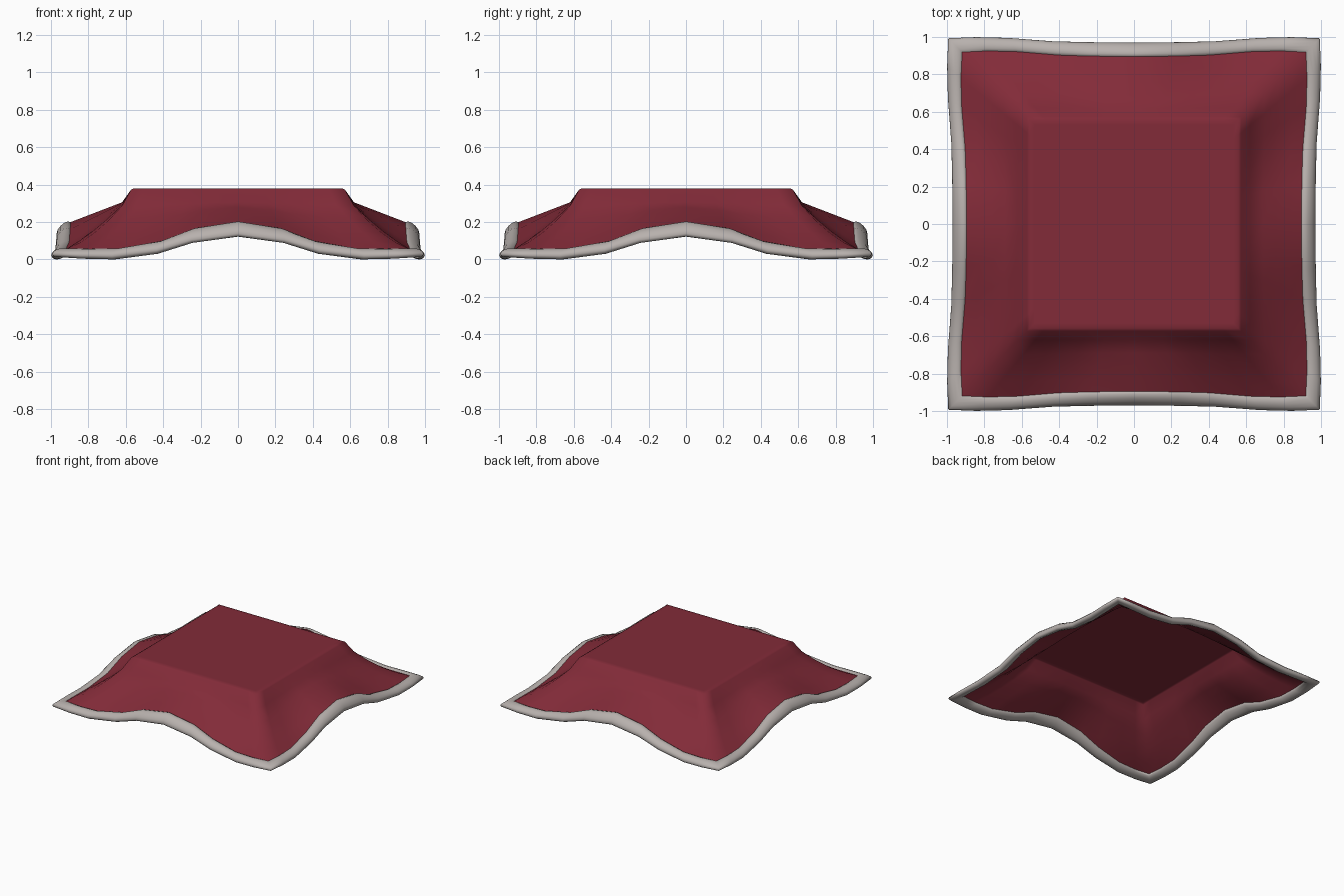
import bpy, math

if "Cube" in bpy.data.objects:
    bpy.data.objects.remove(bpy.data.objects["Cube"])

def material(name, rgb):
    m = bpy.data.materials.new(name)
    m.diffuse_color = (*rgb, 1)
    m.use_nodes = True
    m.node_tree.nodes["Principled BSDF"].inputs["Base Color"].default_value = m.diffuse_color
    return m

red = material("deep red cloth", (0.225, 0.024, 0.040))
grey = material("warm grey trim", (0.48, 0.44, 0.42))

# stations along half of one side, from its middle to the corner
F = [0, .25, .44, .68, .85, 1]
HEM_D = [.93, .932, .937, .955, .959, .953]      # hem distance from centre
HEM_Z = [.162, .127, .064, .029, .030, .036]     # hem height
HEM_H = [.033, .032, .030, .028, .026, .022]     # hem half thickness
TILT = [.6, .55, .4, .25, .2, .2]                # hem slope down outwards

def ring(dist, height):
    """Square loop of points; dist and height run from mid-side to corner."""
    pts = []
    order = [(-1, i) for i in range(5, 0, -1)] + [(1, i) for i in range(5)]
    for side in range(4):
        for sign, i in order:
            x, y, z = sign * F[i] * dist[-1], -dist[i], height[i]
            for _ in range(side):
                x, y = -y, x
            pts.append((x, y, z))
    return pts

def loft(name, rings, mat, closed=False, cap=False):
    n = len(rings[0])
    verts = [p for r in rings for p in r]
    faces = []
    for k in range(len(rings) if closed else len(rings) - 1):
        a, b = k * n, (k + 1) % len(rings) * n
        for i in range(n):
            j = (i + 1) % n
            faces.append((a + i, b + i, b + j, a + j))
    if cap:
        faces.append(tuple(range(n)))
    me = bpy.data.meshes.new(name)
    me.from_pydata(verts, [], faces)
    me.materials.append(mat)
    ob = bpy.data.objects.new(name, me)
    bpy.context.collection.objects.link(ob)
    bpy.ops.object.select_all(action='DESELECT')
    ob.select_set(True)
    bpy.context.view_layer.objects.active = ob
    # outward normals, then smooth shading
    bpy.ops.object.mode_set(mode='EDIT')
    bpy.ops.mesh.select_all(action='SELECT')
    bpy.ops.mesh.normals_make_consistent(inside=False)
    bpy.ops.object.mode_set(mode='OBJECT')
    bpy.ops.object.shade_smooth_by_angle(angle=math.radians(85))
    return ob

# draped cloth: flat top, short steep step, then a wavy skirt to the hem
end_d = [d - .033 for d in HEM_D]
end_z = [z + t * .033 + h * .5 for z, t, h in zip(HEM_Z, TILT, HEM_H)]
step_d, step_z = [.62] * 6, [.305, .302, .297, .292, .290, .286]
cloth = [ring([.53] * 6, [.38] * 6), ring([.558] * 6, [.38] * 6),
         ring([.572] * 6, [.372] * 6), ring(step_d, step_z)]
sag = [0, .003, .008, .012, .016, .030]
for s in (.25, .5, .75, 1):
    d = [a + (b - a) * s for a, b in zip(step_d, end_d)]
    z = [a + (b - a) * s - 4 * s * (1 - s) * g for a, b, g in zip(step_z, end_z, sag)]
    cloth.append(ring(d, z))
sheet = loft("draped_cloth", cloth, red, cap=True)
solid = sheet.modifiers.new("thickness", 'SOLIDIFY')
solid.thickness = .01
solid.offset = -1
solid.use_rim = False        # the open edge is hidden inside the hem

# rounded hem: tilted oval section swept round the wavy edge
hem = []
for k in range(12):
    a = 2 * math.pi * k / 12
    o = .04 * math.cos(a)
    hem.append(ring([d + o for d in HEM_D],
                    [z + h * math.sin(a) - t * o for z, h, t in zip(HEM_Z, HEM_H, TILT)]))
loft("hem", hem, grey, closed=True)
